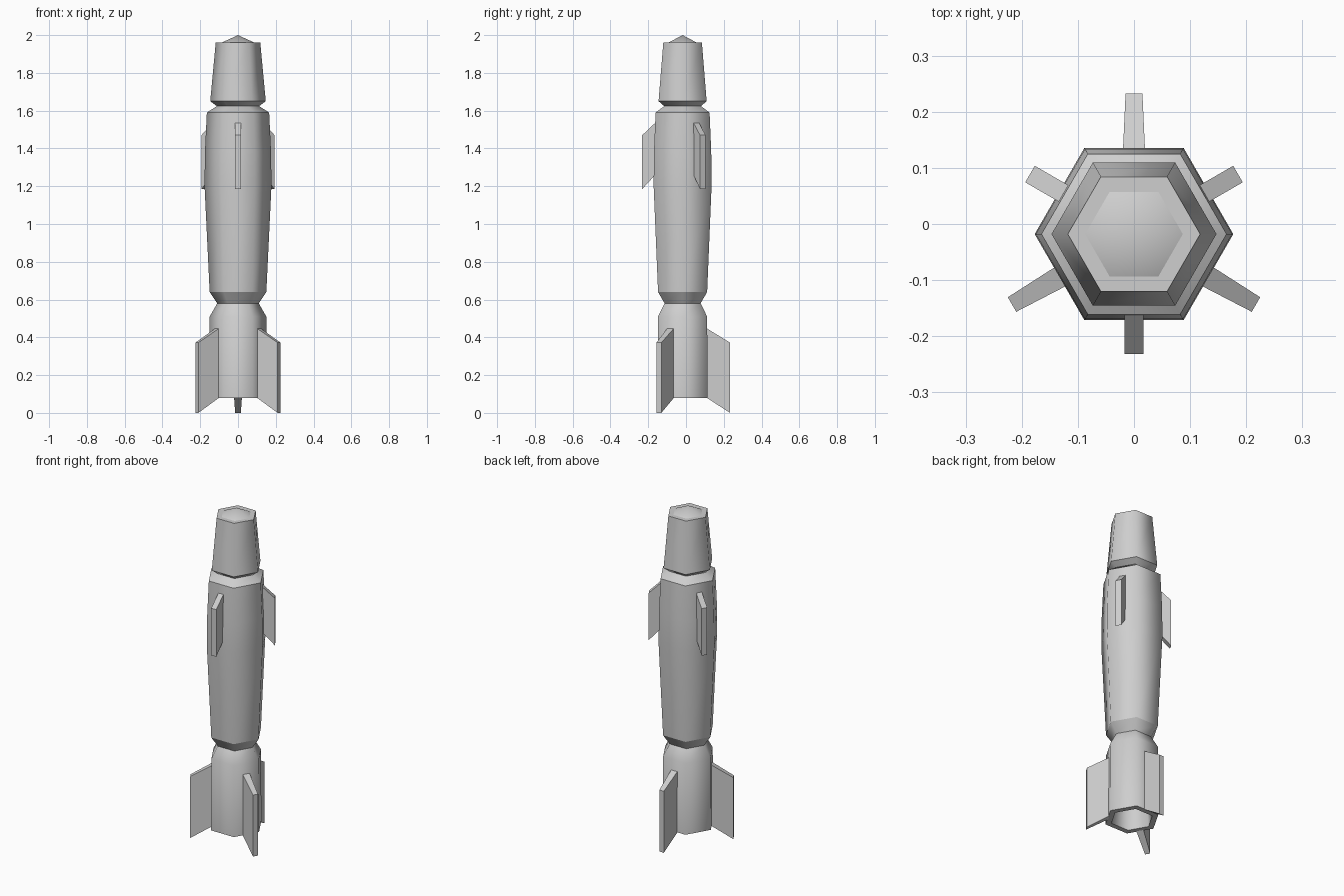
import bpy, bmesh, math
from mathutils import Matrix

if "Cube" in bpy.data.objects:
    bpy.data.objects.remove(bpy.data.objects["Cube"])

AXIS_Y = -0.018
SIDES = 6

grey = bpy.data.materials.new("light grey")
grey.use_nodes = True
grey.diffuse_color = (0.62, 0.62, 0.62, 1)
grey.node_tree.nodes["Principled BSDF"].inputs["Base Color"].default_value = grey.diffuse_color


def finish(name, bm):
    bmesh.ops.recalc_face_normals(bm, faces=bm.faces)
    mesh = bpy.data.meshes.new(name)
    bm.to_mesh(mesh)
    bm.free()
    mesh.materials.append(grey)
    obj = bpy.data.objects.new(name, mesh)
    bpy.context.collection.objects.link(obj)
    obj.location.y = AXIS_Y
    return obj


def hex_section(name, profile):
    """Six-sided lathe; profile rows are (radius, z, sharp ring)."""
    bm = bmesh.new()
    rings = []
    for r, z, sharp in profile:
        count = SIDES if r else 1
        rings.append([bm.verts.new((r * math.cos(i * math.tau / SIDES),
                                    r * math.sin(i * math.tau / SIDES), z))
                      for i in range(count)])
    for a, b in zip(rings, rings[1:]):
        for i in range(SIDES):
            j = (i + 1) % SIDES
            corners = [a[i % len(a)], a[j % len(a)], b[j % len(b)], b[i % len(b)]]
            face = bm.faces.new(list(dict.fromkeys(corners)))
            face.smooth = True
    for ring, row in zip(rings, profile):
        if row[2]:
            for i in range(SIDES):
                edge = bm.edges.get((ring[i], ring[(i + 1) % SIDES]))
                edge.smooth = False
    return finish(name, bm)


def fin(name, outline, root_half, tip_half, angle):
    """Tapered plate; outline runs root top, tip top, tip bottom, root bottom."""
    bm = bmesh.new()
    halves = (root_half, tip_half, tip_half, root_half)
    left, right = [[bm.verts.new((r, s * h, z)) for (r, z), h in zip(outline, halves)]
                   for s in (1, -1)]
    bm.faces.new(left)
    bm.faces.new(right)
    for i in range(4):
        j = (i + 1) % 4
        bm.faces.new((left[i], left[j], right[j], right[i]))
    bm.transform(Matrix.Rotation(math.radians(angle), 4, 'Z'))
    return finish(name, bm)


# Tail section with hollow nozzle
hex_section("tail_section", [
    (0, 0.2, False), (0.105, 0.2, True), (0.118, 0.08, True), (0.153, 0.08, True),
    (0.15, 0.51, False), (0.11, 0.58, True)])

# Main body
hex_section("main_body", [
    (0.11, 0.58, True), (0.15, 0.64, True), (0.177, 1.2, False),
    (0.175, 1.38, False), (0.165, 1.59, True), (0.112, 1.624, True)])

# Nose with low pointed cap
hex_section("nose_section", [
    (0.112, 1.624, True), (0.147, 1.65, True), (0.118, 1.96, True),
    (0.087, 1.96, True), (0, 2.0, False)])

# Three tail fins and three offset upper fins
tail_outline = [(0.12, 0.452), (0.251, 0.372), (0.251, 0), (0.12, 0.085)]
upper_outline = [(0.14, 1.54), (0.214, 1.47), (0.214, 1.185), (0.14, 1.265)]
for k, side in enumerate(("back", "right", "left")):
    fin("tail_fin_" + side, tail_outline, 0.021, 0.015, 90 + 120 * k)
for k, side in enumerate(("left", "right", "front")):
    fin("upper_fin_" + side, upper_outline, 0.017, 0.017, 30 + 120 * k)
